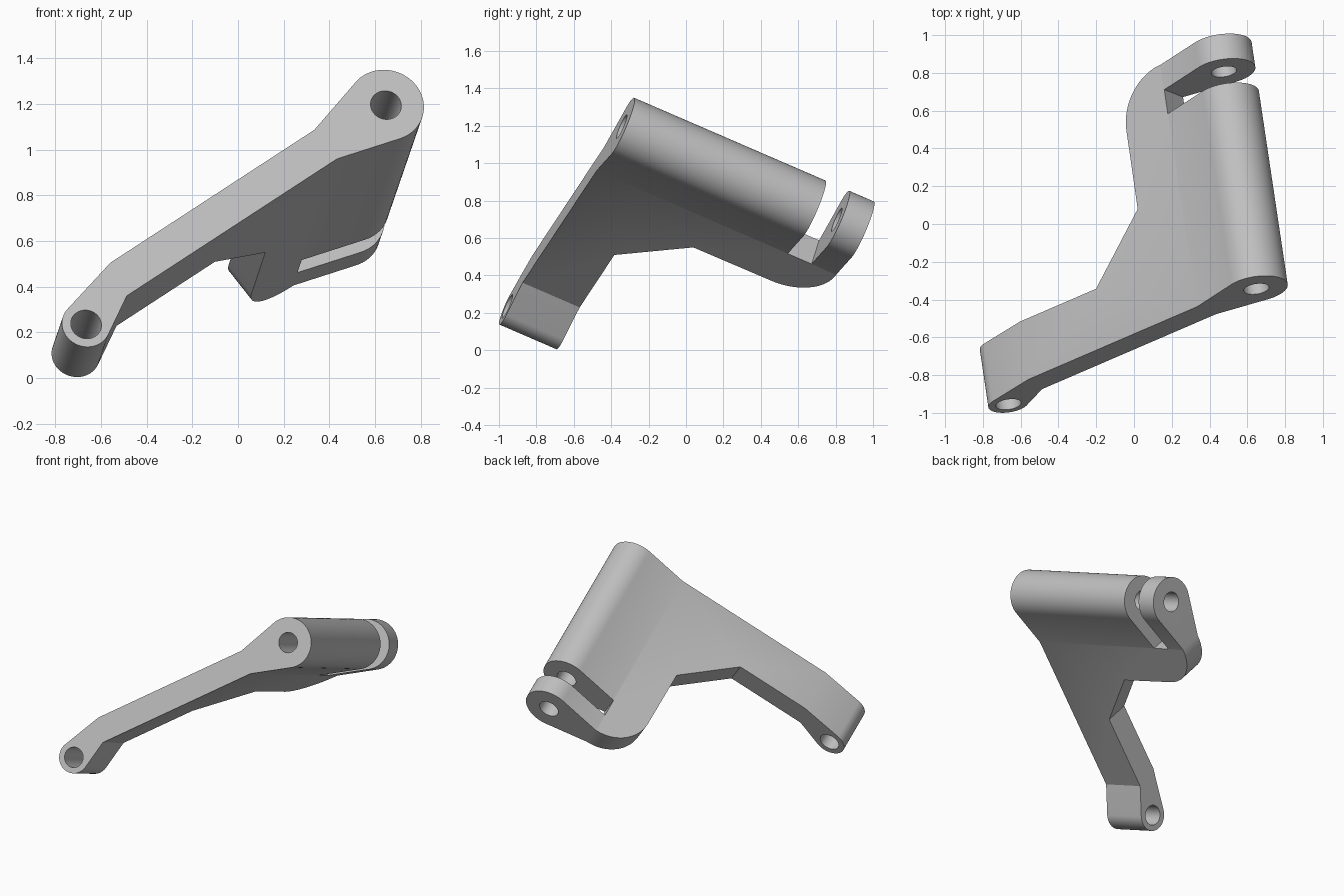
import bpy, bmesh, math
from mathutils import Matrix, Vector

if "Cube" in bpy.data.objects:
    bpy.data.objects.remove(bpy.data.objects["Cube"])

# Tilted frame: arm along, thickness up, bore axis towards the back
along = Vector((0.789, 0.340, 0.514)).normalized()
bore = Vector((-0.132, 0.911, -0.391))
bore = (bore - along * bore.dot(along)).normalized()
thick = along.cross(bore)
frame = Matrix.Translation((-0.665, -0.955, 0.235)) @ Matrix(
    (along, thick, -bore)).transposed().to_4x4()


def arc(c, r, a0, a1, n=40):
    while a1 < a0:
        a1 += 2 * math.pi
    return [(c[0] + r * math.cos(a0 + (a1 - a0) * i / n),
             c[1] + r * math.sin(a0 + (a1 - a0) * i / n)) for i in range(n + 1)]


def tangent(p, c, r, side):
    """Angle on the circle where a line from p touches it."""
    dx, dy = p[0] - c[0], p[1] - c[1]
    return math.atan2(dy, dx) + side * math.acos(r / math.hypot(dx, dy))


def prism(name, start, step):
    """Sweep a closed loop of points along a vector."""
    bm = bmesh.new()
    face = bm.faces.new([bm.verts.new(p) for p in start])
    new = bmesh.ops.extrude_face_region(bm, geom=[face])["geom"]
    bmesh.ops.translate(bm, vec=step, verts=[v for v in new if isinstance(v, bmesh.types.BMVert)])
    bmesh.ops.recalc_face_normals(bm, faces=bm.faces)
    mesh = bpy.data.meshes.new(name)
    bm.to_mesh(mesh)
    bm.free()
    ob = bpy.data.objects.new(name, mesh)
    bpy.context.collection.objects.link(ob)
    ob.matrix_world = frame
    return ob


def side_prism(name, pts, t0, t1):
    return prism(name, [(s, k, -t0) for s, k in pts], (0, 0, t0 - t1))


# Side profile: small boss, straight arm, large boss
small, big = (0, 0), (1.735, 0.091)
r_small, r_big, r_hole = 0.107, 0.168, 0.068
low, high, kink, depth = 0.008, 0.174, 1.40, 1.41
a, b, c, d = (0.233, low), (kink, low), (kink, high), (0.267, high)
profile = [a, b]
profile += arc(big, r_big, tangent(b, big, r_big, 1), tangent(c, big, r_big, -1))
profile += [c, d]
profile += arc(small, r_small, tangent(d, small, r_small, 1), tangent(a, small, r_small, -1))
bracket = side_prism("bracket_arm", profile, 0, depth)

# Plan outline: narrow arm widening to the long barrel, rounded back corner
plan = [(-0.3, -0.1), (2.1, -0.1), (2.1, 1.6), (kink, 1.6)]
plan += arc((kink, 1.13), 0.28, math.pi / 2, math.pi)
plan += [(1.117, 0.674), (0.779, 0.336), (-0.3, 0.336)]
outline = prism("plan_cutter", [(s, -0.5, -t) for s, t in plan], (0, 1, 0))

# Fork slot and pin bores
slot = side_prism("slot_cutter", [(1.397, -0.4), (2.2, -0.4), (2.2, 0.6), (1.397, 0.6)], 1.125, 1.265)
bores = [side_prism(n, arc(p, r_hole, 0, 2 * math.pi, 48)[:-1], -0.2, 1.7)
         for n, p in (("arm_bore_cutter", small), ("barrel_bore_cutter", big))]

for cutter, op in [(outline, 'INTERSECT'), (slot, 'DIFFERENCE')] + [(o, 'DIFFERENCE') for o in bores]:
    mod = bracket.modifiers.new(cutter.name, 'BOOLEAN')
    mod.operation, mod.object, mod.solver = op, cutter, 'EXACT'
    cutter.hide_render = True

# Bake the cuts and remove the cutters
bpy.context.view_layer.update()
result = bpy.data.meshes.new_from_object(bracket.evaluated_get(bpy.context.evaluated_depsgraph_get()))
bracket.modifiers.clear()
bracket.data = result
for cutter in [outline, slot] + bores:
    bpy.data.objects.remove(cutter)

# Plain grey finish
grey = bpy.data.materials.new("plain_grey")
grey.use_nodes = True
colour = (0.53, 0.53, 0.53, 1)
grey.diffuse_color = colour
grey.node_tree.nodes["Principled BSDF"].inputs["Base Color"].default_value = colour
result.materials.clear()
result.materials.append(grey)

bpy.context.view_layer.objects.active = bracket
bracket.select_set(True)
bpy.ops.object.shade_smooth_by_angle(angle=math.radians(20))
